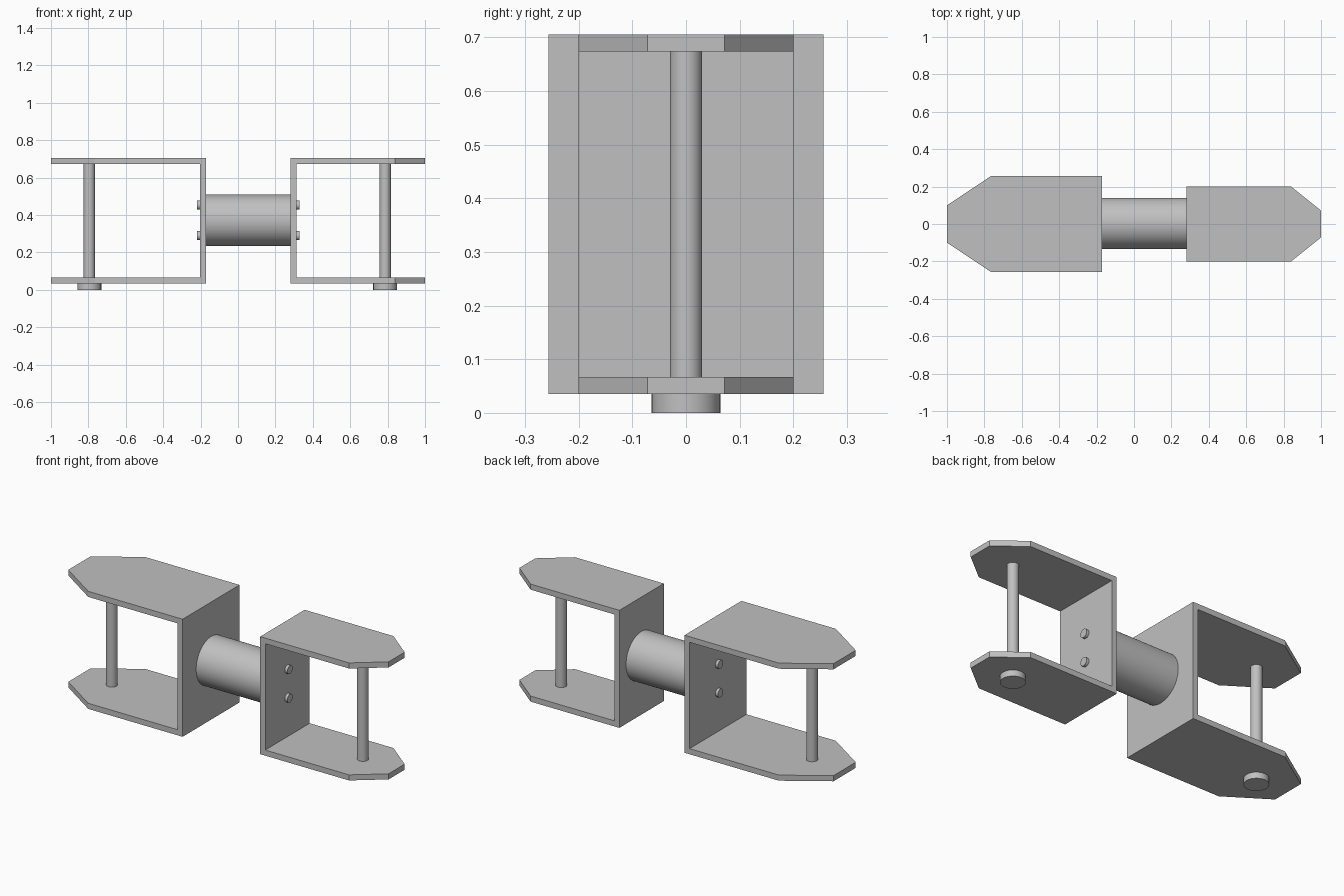
import bpy, bmesh, math
from mathutils import Matrix

if "Cube" in bpy.data.objects:
    bpy.data.objects.remove(bpy.data.objects["Cube"], do_unlink=True)

steel = bpy.data.materials.new("grey_steel")
steel.use_nodes = True
grey = (0.53, 0.53, 0.53, 1)
steel.diffuse_color = grey
steel.node_tree.nodes["Principled BSDF"].inputs["Base Color"].default_value = grey

BOTTOM, TOP, THICK = 0.035, 0.705, 0.032
MID = (BOTTOM + TOP) / 2


def finish(name, bm):
    bmesh.ops.recalc_face_normals(bm, faces=bm.faces)
    mesh = bpy.data.meshes.new(name)
    bm.to_mesh(mesh)
    bm.free()
    mesh.materials.append(steel)
    obj = bpy.data.objects.new(name, mesh)
    bpy.context.collection.objects.link(obj)
    return obj


def rod(name, radius, length, centre, along_x=False, sides=48):
    bm = bmesh.new()
    turn = Matrix.Rotation(math.pi / 2, 4, 'Y') if along_x else Matrix()
    bmesh.ops.create_cone(bm, cap_ends=True, segments=sides, radius1=radius,
                          radius2=radius, depth=length,
                          matrix=Matrix.Translation(centre) @ turn)
    obj = finish(name, bm)
    bpy.ops.object.select_all(action='DESELECT')
    obj.select_set(True)
    bpy.context.view_layer.objects.active = obj
    bpy.ops.object.shade_smooth_by_angle(angle=math.radians(35))
    return obj


def fork(name, back, taper, tip, half, tip_half):
    """U-shaped bracket: side profile extruded in y, with pointed plate ends."""
    s = 1 if tip > back else -1
    inner = back + s * THICK
    low, high = BOTTOM + THICK, TOP - THICK
    profile = [(back, BOTTOM), (taper, BOTTOM), (tip, BOTTOM), (tip, low),
               (taper, low), (inner, low), (inner, high), (taper, high),
               (tip, high), (tip, TOP), (taper, TOP), (back, TOP)]
    bm = bmesh.new()
    sides = []
    for d in (-1, 1):
        sides.append([bm.verts.new((x, d * (tip_half if x == tip else half), z))
                      for x, z in profile])
    n = len(profile)
    for i in range(n):
        j = (i + 1) % n
        bm.faces.new((sides[0][i], sides[0][j], sides[1][j], sides[1][i]))
    # Side strips: plate ends, plate lengths and wall
    for v in sides:
        for strip in ((1, 2, 3, 4), (0, 1, 4, 5), (0, 5, 6, 11),
                      (6, 7, 10, 11), (7, 8, 9, 10)):
            bm.faces.new([v[k] for k in strip])
    return finish(name, bm)


# Wide and narrow forks
fork("wide_fork", -0.17, -0.765, -1.0, 0.256, 0.10)
fork("narrow_fork", 0.28, 0.84, 1.0, 0.20, 0.072)

# Central connecting barrel
rod("barrel", 0.137, 0.45, (0.055, 0.003, 0.372), True, 64)

# Hinge pins with heads below the lower plates
for side, x in (("right", -0.795), ("left", 0.787)):
    pin_top = TOP - 0.002
    rod(side + "_pin", 0.03, pin_top - 0.02, (x, 0, (pin_top + 0.02) / 2))
    rod(side + "_pin_head", 0.064, BOTTOM, (x, 0, BOTTOM / 2))

# Screw heads on the inside of each fork wall
for side, x in (("right", -0.207), ("left", 0.317)):
    for level, z in (("lower", 0.29), ("upper", 0.453)):
        rod(f"{side}_{level}_screw", 0.024, 0.022, (x, 0, z), True, 32)
